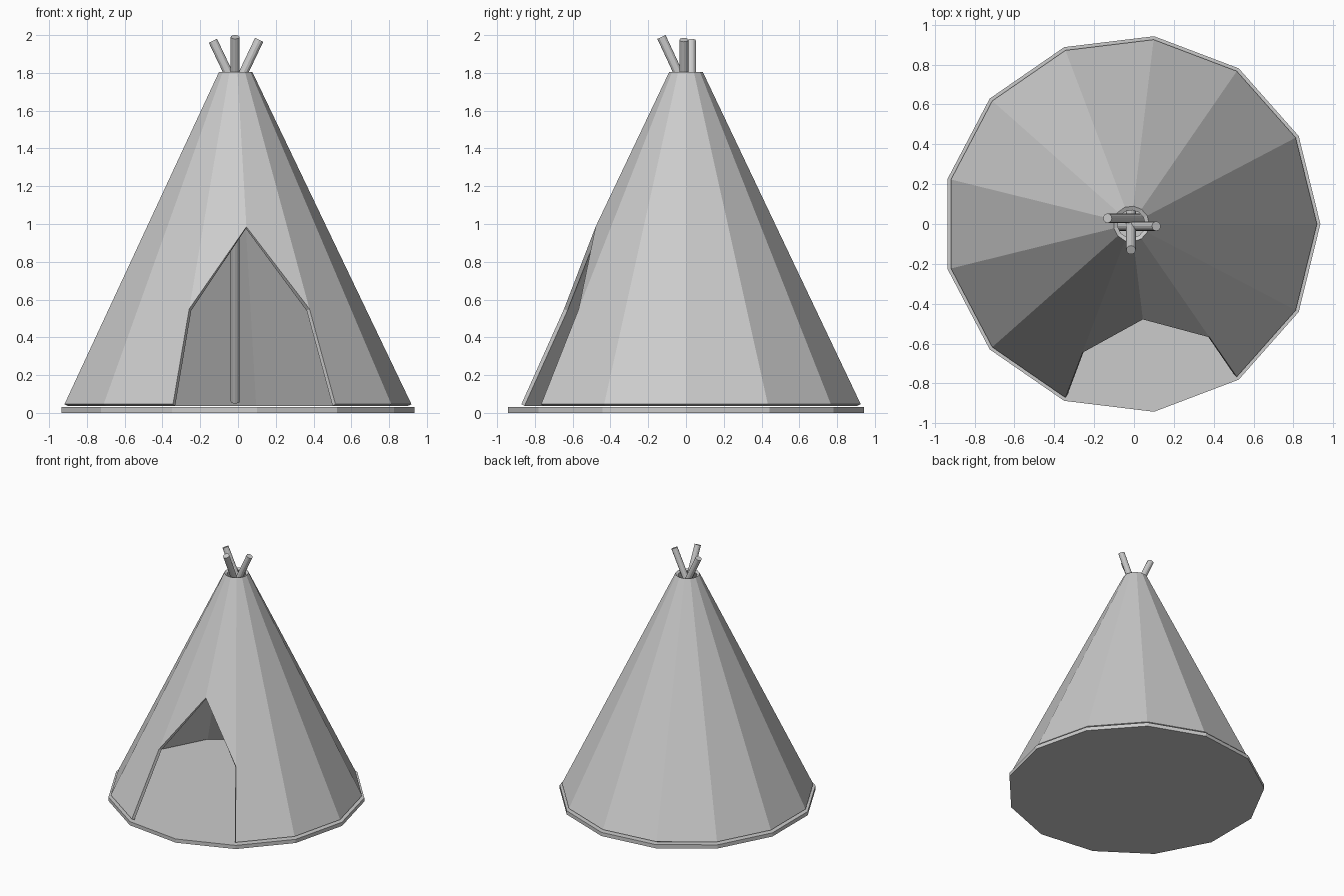
import bpy, bmesh
from math import cos, sin, pi
from mathutils import Vector

if "Cube" in bpy.data.objects:
    bpy.data.objects.remove(bpy.data.objects["Cube"])

SIDES = 13
CX = -0.0137  # the odd-sided ring is centred by its bounds


def ring(bm, radius, z):
    return [bm.verts.new((CX + radius * cos(2 * pi * i / SIDES),
                          radius * sin(2 * pi * i / SIDES), z)) for i in range(SIDES)]


def finish(bm, name):
    mesh = bpy.data.meshes.new(name)
    bm.normal_update()
    bm.to_mesh(mesh)
    bm.free()
    obj = bpy.data.objects.new(name, mesh)
    bpy.context.collection.objects.link(obj)
    return obj


# floor slab
bm = bmesh.new()
low, high = ring(bm, 0.949, 0), ring(bm, 0.949, 0.03)
for i in range(SIDES):
    j = (i + 1) % SIDES
    bm.faces.new((low[i], low[j], high[j], high[i]))
bm.faces.new(low[::-1])
bm.faces.new(high)
finish(bm, "floor")

# canvas cone, with a pointed doorway left open across two front panels
Z0, Z1, R0, R1 = 0.046, 1.804, 0.932, 0.09
bm = bmesh.new()
rows = [ring(bm, R0 + (R1 - R0) * (z - Z0) / (Z1 - Z0), z) for z in (Z0, 0.55, 0.985, Z1)]
for r in range(3):
    a, b = rows[r], rows[r + 1]
    for i in range(SIDES):
        j = (i + 1) % SIDES
        if i in (9, 10) and r == 0:
            continue
        if i == 9 and r == 1:
            bm.faces.new((a[i], b[j], b[i]))
        elif i == 10 and r == 1:
            bm.faces.new((a[j], b[j], b[i]))
        else:
            bm.faces.new((a[i], a[j], b[j], b[i]))
bmesh.ops.delete(bm, geom=[v for v in bm.verts if not v.link_faces], context='VERTS')
canvas = finish(bm, "canvas")
solid = canvas.modifiers.new("thickness", 'SOLIDIFY')
solid.thickness = 0.022
solid.offset = -1
solid.use_even_offset = True


# leaning poles crossing at the smoke hole
def pole(name, top, foot):
    top, foot = Vector(top), Vector(foot)
    axis = top - foot
    bpy.ops.mesh.primitive_cylinder_add(vertices=12, radius=0.024, depth=axis.length,
                                        location=(top + foot) / 2,
                                        rotation=axis.to_track_quat('Z', 'Y').to_euler())
    bpy.context.object.name = name


pole("pole_left", (-0.133, 0.029, 1.97), (0.78, 0.029, 0.06))
pole("pole_right", (0.112, -0.011, 1.975), (-0.80, -0.011, 0.06))
pole("pole_front", (-0.015, -0.13, 1.99), (-0.015, 0.77, 0.06))
